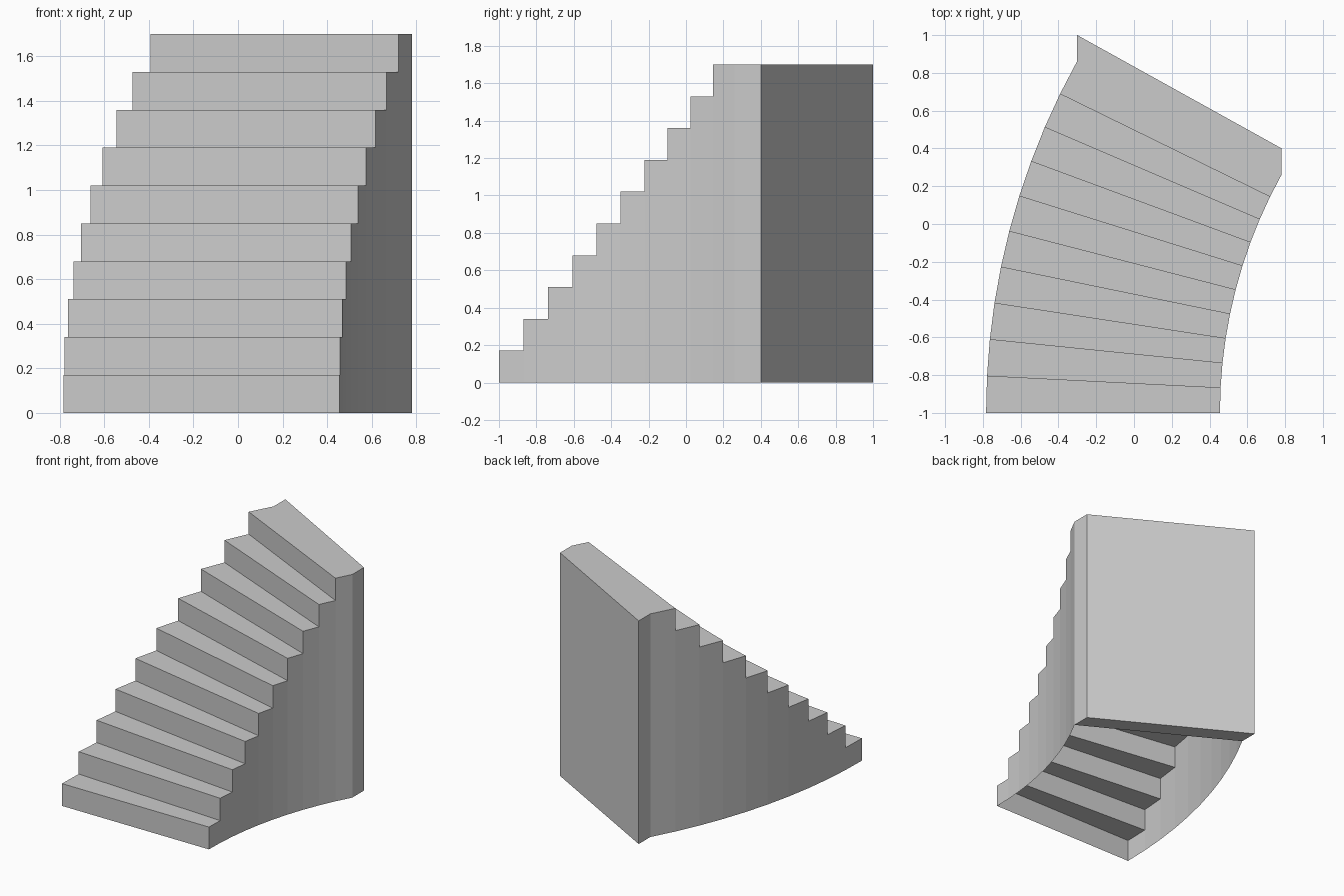
import bpy, bmesh
from math import sin, cos, radians
from mathutils import Vector

if "Cube" in bpy.data.objects:
    bpy.data.objects.remove(bpy.data.objects["Cube"])

STEPS, HEIGHT = 10, 1.70
CX, CY = 3.055, -1.0            # centre of the curve
R_OUT, R_IN = 3.838, 2.60       # outer (left) and inner (right) wall radii
SWEEP = radians(29.0)
END_DEPTH = 0.14                # straight extension behind the last tread
RISE = HEIGHT / STEPS


def at(radius, i, z):
    a = SWEEP * i / STEPS
    return Vector((CX - radius * cos(a), CY + radius * sin(a), z))


def make_object(name, quads):
    bm = bmesh.new()
    for q in quads:
        bm.faces.new([bm.verts.new(p) for p in q])
    bmesh.ops.remove_doubles(bm, verts=bm.verts, dist=1e-4)
    mesh = bpy.data.meshes.new(name)
    bm.to_mesh(mesh)
    bm.free()
    obj = bpy.data.objects.new(name, mesh)
    bpy.context.collection.objects.link(obj)
    return obj


# Hollow flight, open underneath: riser, tread and two wall panels per step
quads = []
for i in range(STEPS):
    lo, hi = i * RISE, (i + 1) * RISE
    quads += [
        (at(R_OUT, i, lo), at(R_IN, i, lo), at(R_IN, i, hi), at(R_OUT, i, hi)),
        (at(R_OUT, i, hi), at(R_IN, i, hi), at(R_IN, i + 1, hi), at(R_OUT, i + 1, hi)),
        (at(R_OUT, i + 1, 0), at(R_OUT, i, 0), at(R_OUT, i, hi), at(R_OUT, i + 1, hi)),
        (at(R_IN, i, 0), at(R_IN, i + 1, 0), at(R_IN, i + 1, hi), at(R_IN, i, hi)),
    ]

# Back end: sleeve pushed straight back, closed by the rear wall
back = Vector((0, END_DEPTH, 0))
lb, rb = at(R_OUT, STEPS, 0), at(R_IN, STEPS, 0)
lt, rt = at(R_OUT, STEPS, HEIGHT), at(R_IN, STEPS, HEIGHT)
quads += [
    (lt, rt, rt + back, lt + back),
    (rb, lb, lb + back, rb + back),
    (lb + back, lb, lt, lt + back),
    (rb, rb + back, rt + back, rt),
    (rb + back, lb + back, lt + back, rt + back),
]
make_object("curved_stairs", quads)
